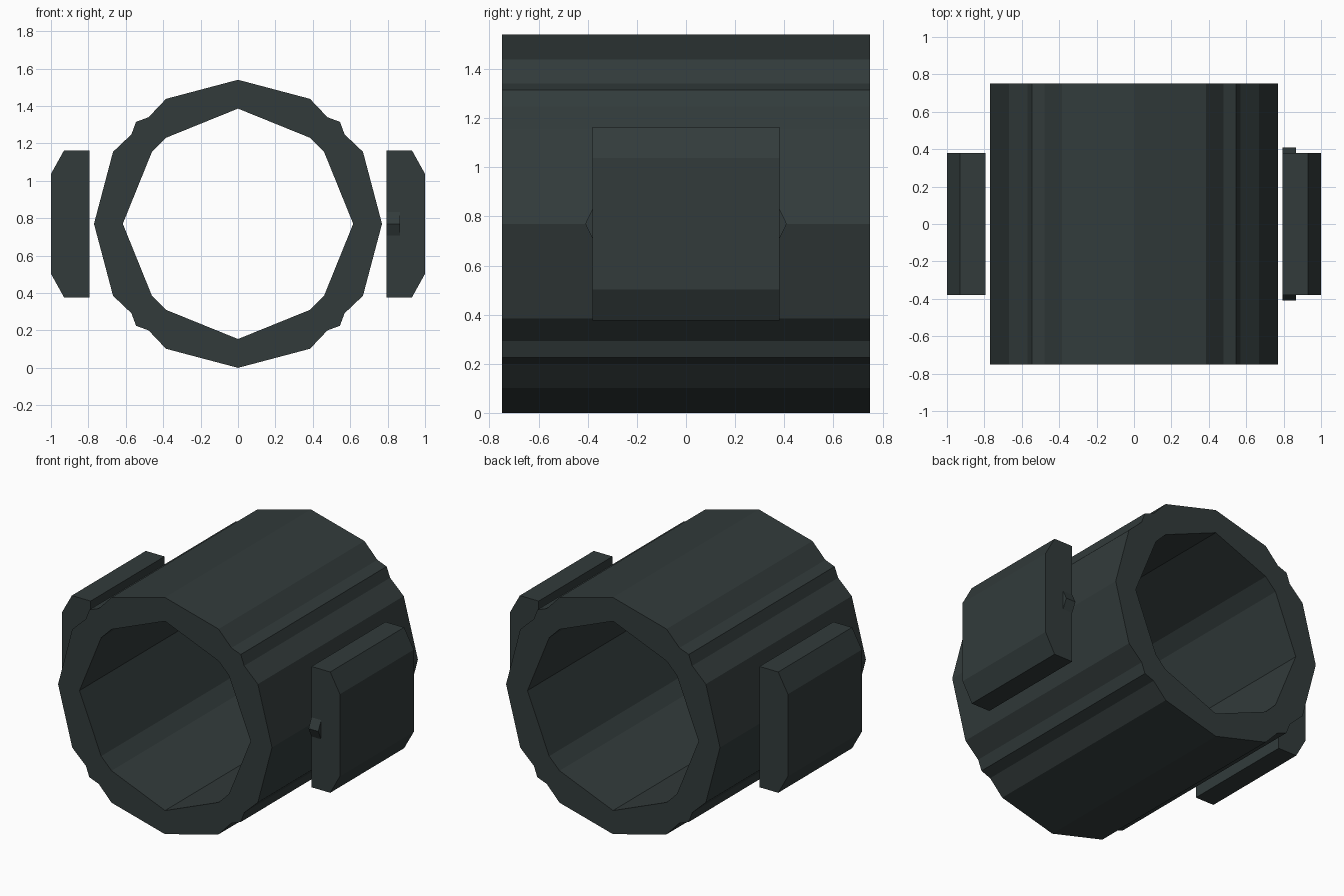
import bpy

if "Cube" in bpy.data.objects:
    bpy.data.objects.remove(bpy.data.objects["Cube"])

CZ = 0.77  # height of the tube axis

dark = bpy.data.materials.new("dark slate")
dark.diffuse_color = (0.032, 0.044, 0.044, 1)
dark.use_nodes = True
dark.node_tree.nodes["Principled BSDF"].inputs["Base Color"].default_value = dark.diffuse_color


def make_object(name, verts, faces):
    mesh = bpy.data.meshes.new(name)
    mesh.from_pydata(verts, [], faces)
    mesh.materials.append(dark)
    obj = bpy.data.objects.new(name, mesh)
    bpy.context.collection.objects.link(obj)
    return obj


def full_loop(quarter):
    """Mirror a top-to-right quarter profile into a closed clockwise loop."""
    half = quarter + [(x, -z) for x, z in reversed(quarter[:-1])]
    return half + [(-x, z) for x, z in reversed(half[1:-1])]


def loop_verts(loop, y):
    return [(x, y, z + CZ) for x, z in loop]


def bridge(a, b, n):
    return [(a + i, a + (i + 1) % n, b + (i + 1) % n, b + i) for i in range(n)]


# Faceted tube with diagonal ridges, open at both ends
outer = full_loop([(0, .77), (.385, .668), (.478, .57), (.545, .545),
                   (.57, .478), (.668, .385), (.77, 0)])
inner = full_loop([(0, .616), (.385, .46), (.46, .385), (.616, 0)])
D = 0.75
no, ni = len(outer), len(inner)
verts = (loop_verts(outer, -D) + loop_verts(outer, D)
         + loop_verts(inner, -D) + loop_verts(inner, D))
faces = [tuple(reversed(f)) for f in bridge(0, no, no)]
faces += bridge(2 * no, 2 * no + ni, ni)

# End rims: each quarter is one polygon between outer and inner profiles
for q in range(4):
    o = [(q * 6 + i) % no for i in range(7)]
    n = [2 * no + (q * 3 + i) % ni for i in range(4)]
    front = o + n[::-1]
    back = [v + (no if v < no else ni) for v in front]
    faces += [tuple(front[::-1]), tuple(back)]
tube = make_object("tube", verts, faces)

import bmesh


def fix_normals(obj):
    bm = bmesh.new()
    bm.from_mesh(obj.data)
    bmesh.ops.recalc_face_normals(bm, faces=bm.faces)
    bm.to_mesh(obj.data)
    bm.free()


def prism(name, a, b):
    """Close two matching vertex loops into a solid."""
    n = len(a)
    obj = make_object(name, a + b, bridge(0, n, n)
                      + [tuple(range(n)), tuple(range(n, 2 * n))])
    fix_normals(obj)
    return obj


fix_normals(tube)

# Bevelled side pads
pad = [(.795, .393), (.93, .393), (1, .267), (1, -.267), (.93, -.393), (.795, -.393)]
for side, s in (("left", -1), ("right", 1)):
    p = [(s * x, z) for x, z in pad]
    prism(side + "_pad", loop_verts(p, -.38), loop_verts(p, .38))

# Small pointed catches on the ends of the right pad
for end, s in (("front", -1), ("back", 1)):
    tri = [(.37, .083), (.41, 0), (.37, -.083)]
    prism(end + "_catch", *[[(x, s * y, CZ + z) for y, z in tri] for x in (.795, .865)])
